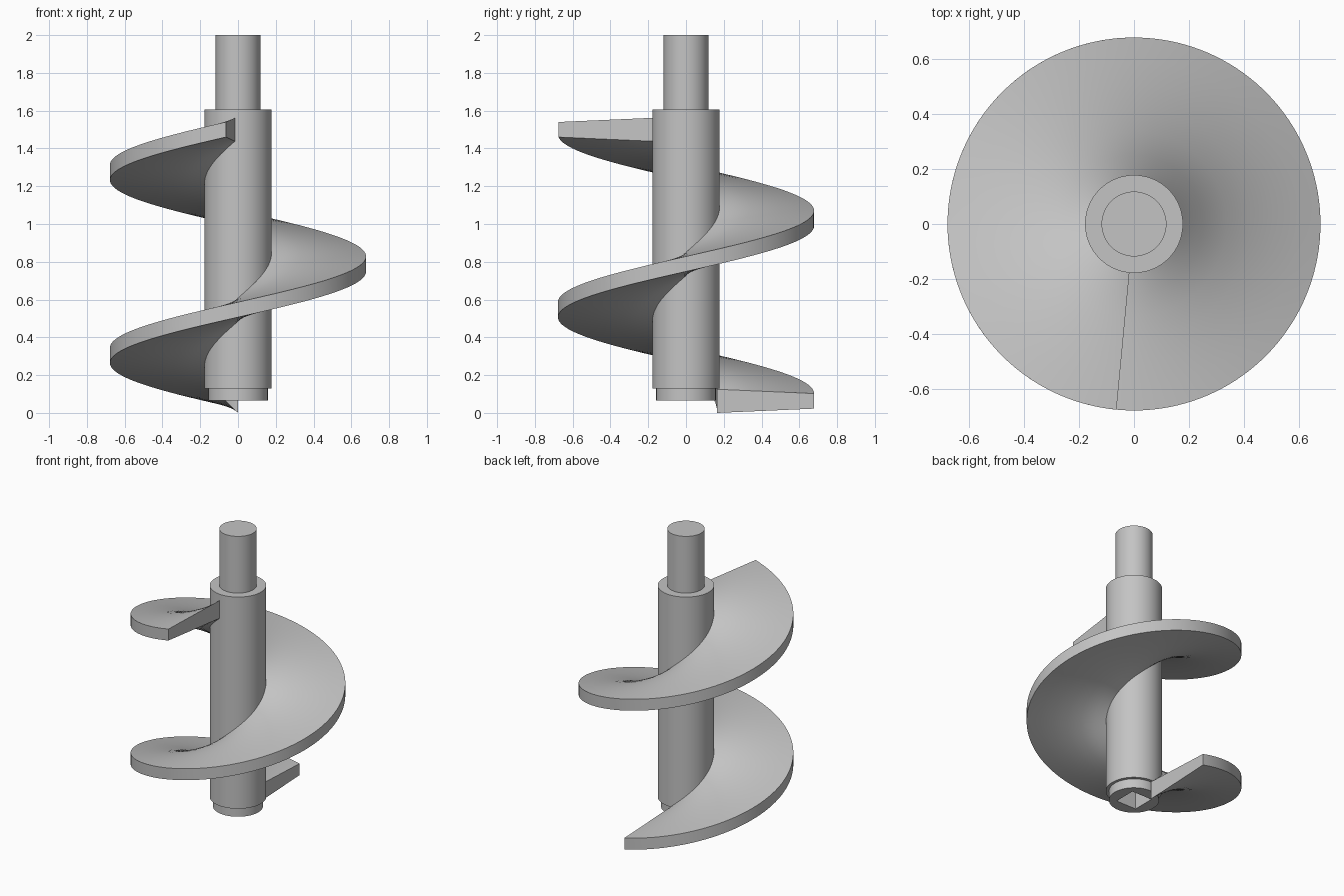
import bpy, bmesh
from math import sin, cos, pi, radians

cube = bpy.data.objects.get("Cube")
if cube:
    bpy.data.objects.remove(cube, do_unlink=True)

# Single plain steel colour
steel = bpy.data.materials.new("steel_grey")
steel.use_nodes = True
grey = (0.55, 0.55, 0.55, 1)
steel.diffuse_color = grey
steel.node_tree.nodes["Principled BSDF"].inputs["Base Color"].default_value = grey


def finish(bm, name):
    bmesh.ops.recalc_face_normals(bm, faces=bm.faces)
    mesh = bpy.data.meshes.new(name)
    bm.to_mesh(mesh)
    bm.free()
    mesh.materials.append(steel)
    obj = bpy.data.objects.new(name, mesh)
    bpy.context.collection.objects.link(obj)
    bpy.ops.object.select_all(action='DESELECT')
    obj.select_set(True)
    bpy.context.view_layer.objects.active = obj
    bpy.ops.object.shade_smooth_by_angle(angle=radians(30))
    return obj


def skin(bm, loops):
    """Join successive closed vertex loops with quads and cap both ends."""
    for low, high in zip(loops, loops[1:]):
        n = len(low)
        for i in range(n):
            j = (i + 1) % n
            bm.faces.new((low[i], low[j], high[j], high[i]))
    bm.faces.new(loops[0])
    bm.faces.new(loops[-1])


def ring(bm, size, z, square=False, sides=96):
    """Round or square loop of the same vertex count."""
    verts = []
    for i in range(sides):
        a = 2 * pi * i / sides
        r = size / max(abs(cos(a)), abs(sin(a))) if square else size
        verts.append(bm.verts.new((r * cos(a), r * sin(a), z)))
    return verts


# Stepped shaft with a square drive socket in its lower end
SOCKET = 0.078
profile = [(SOCKET, 0.365, True), (SOCKET, 0.065, True),
           (0.158, 0.065, False), (0.158, 0.13, False),
           (0.178, 0.13, False), (0.178, 1.605, False),
           (0.118, 1.605, False), (0.118, 2.0, False)]
bm = bmesh.new()
skin(bm, [ring(bm, *p) for p in profile])
finish(bm, "shaft")

# Helical flight, thicker at the root than at the rim
R_IN, R_OUT = 0.165, 0.678
HALF_IN, HALF_OUT = 0.0625, 0.04
TURNS, PITCH, STEPS, SPANS = 1.485, 0.968, 216, 6
bm = bmesh.new()
sections = []
for s in range(STEPS + 1):
    turn = TURNS * s / STEPS
    a = pi / 2 + 2 * pi * turn
    z = HALF_IN + PITCH * turn
    section = []
    for side in (-1, 1):
        for k in range(SPANS + 1):
            t = k / SPANS if side < 0 else 1 - k / SPANS
            r = R_IN + (R_OUT - R_IN) * t
            half = HALF_IN + (HALF_OUT - HALF_IN) * t
            section.append(bm.verts.new((r * cos(a), r * sin(a), z + side * half)))
    sections.append(section)
skin(bm, sections)
finish(bm, "helical_flight")
